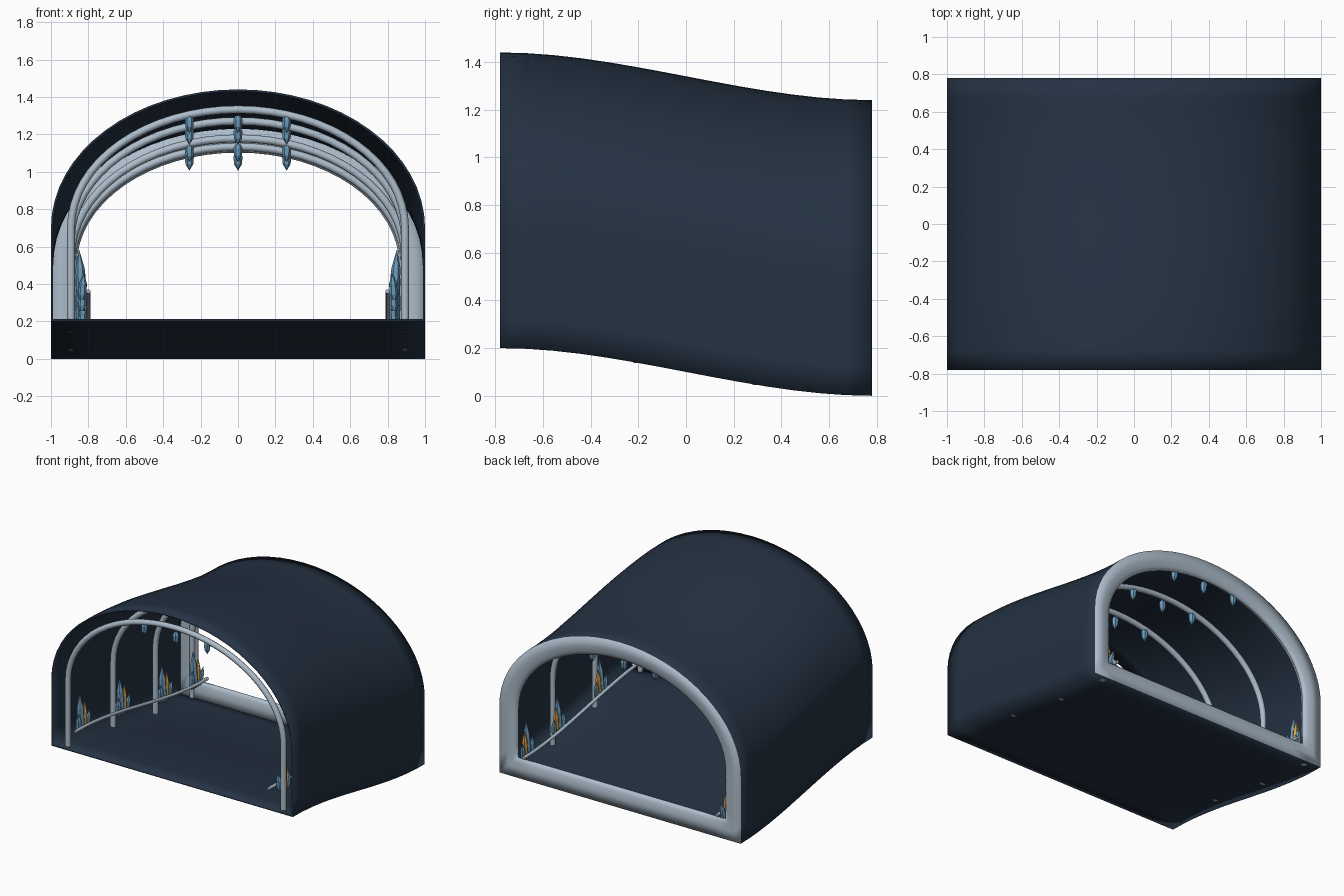
import bpy, bmesh, math
from mathutils import Vector

cube = bpy.data.objects.get("Cube")
if cube:
    bpy.data.objects.remove(cube)

HALF = 0.78          # half length of the tunnel
SPRING = 0.5         # height where the arch begins
HOOPS = (-0.735, -0.2, 0.3, 0.735)
CLUSTERS = (-0.66, -0.19, 0.31, 0.68)


def material(name, color, rough=0.6):
    m = bpy.data.materials.new(name)
    m.use_nodes = True
    m.diffuse_color = (*color, 1)
    bsdf = m.node_tree.nodes["Principled BSDF"]
    bsdf.inputs["Base Color"].default_value = (*color, 1)
    bsdf.inputs["Roughness"].default_value = rough
    return m


NAVY = material("dark navy", (0.018, 0.032, 0.056))
GREY = material("pale steel", (0.42, 0.51, 0.60))
BLUE = material("crystal blue", (0.15, 0.34, 0.52))
AMBER = material("amber", (0.72, 0.34, 0.06))


def drop(y):
    """Height of the floor along the S-shaped slope."""
    t = min(max((y + HALF) / (2 * HALF), 0), 1)
    return 0.2 * (1 - t * t * (3 - 2 * t))


def arch(inset, base, walls=4, steps=32):
    """Leg, elliptical arch, leg, as (x, z) points."""
    w, h = 1 - inset, 1.24 - SPRING - inset
    leg = [(w, base + (SPRING - base) * i / walls) for i in range(walls)]
    top = [(w * math.cos(math.pi * i / steps), SPRING + h * math.sin(math.pi * i / steps))
           for i in range(steps + 1)]
    return leg + top + [(-x, z) for x, z in reversed(leg)]


def outline(inset, floor=10):
    """Closed tunnel section: the arch plus the floor."""
    w = 1 - inset
    return arch(inset, inset) + [(w * (2 * i / floor - 1), inset) for i in range(1, floor)]


def finish(bm, name, mat):
    bmesh.ops.recalc_face_normals(bm, faces=bm.faces)
    me = bpy.data.meshes.new(name)
    bm.to_mesh(me)
    bm.free()
    me.materials.append(mat)
    ob = bpy.data.objects.new(name, me)
    bpy.context.collection.objects.link(ob)
    return ob


def ring_loft(name, sections, mat):
    """Join (inset, y) sections into a closed, smooth ring-shaped solid."""
    bm = bmesh.new()
    rings = [[bm.verts.new((x, y, z + drop(y))) for x, z in outline(d)] for d, y in sections]
    n = len(rings[0])
    for a, b in zip(rings, rings[1:] + rings[:1]):
        for i in range(n):
            bm.faces.new((a[i], a[(i + 1) % n], b[(i + 1) % n], b[i]))
    for f in bm.faces:
        f.smooth = True
    return finish(bm, name, mat)


def tube(name, points, radius, mat):
    cu = bpy.data.curves.new(name, "CURVE")
    cu.dimensions = "3D"
    cu.bevel_depth = radius
    cu.bevel_resolution = 2
    cu.use_fill_caps = True
    sp = cu.splines.new("POLY")
    sp.points.add(len(points) - 1)
    for p, co in zip(sp.points, points):
        p.co = (*co, 1)
    sp.use_smooth = True
    cu.materials.append(mat)
    ob = bpy.data.objects.new(name, cu)
    bpy.context.collection.objects.link(ob)


def crystal(name, base, tip, radius, mat, sides=6):
    """Flat-faced prism with a narrow foot and a pointed tip."""
    bm = bmesh.new()
    base, tip = Vector(base), Vector(tip)
    rings = []
    for t, r in ((0, 0.6), (0.2, 1), (0.62, 0.9)):
        c = base.lerp(tip, t)
        rings.append([bm.verts.new((c.x + radius * r * math.cos(math.tau * i / sides),
                                    c.y + radius * r * math.sin(math.tau * i / sides), c.z))
                      for i in range(sides)])
    end = bm.verts.new(tip)
    bm.faces.new(rings[0])
    for i in range(sides):
        j = (i + 1) % sides
        for a, b in zip(rings, rings[1:]):
            bm.faces.new((a[i], a[j], b[j], b[i]))
        bm.faces.new((rings[-1][i], rings[-1][j], end))
    finish(bm, name, mat)


# Thin sloping shell with floor, open at both ends
stations = [HALF * (2 * i / 14 - 1) for i in range(15)]
ring_loft("tunnel_shell", [(0, y) for y in stations] + [(0.012, y) for y in reversed(stations)], NAVY)

# Rounded frame around the back opening
ring_loft("back_frame", [(0, 0.781), (0.07, 0.781), (0.115, 0.776), (0.138, 0.762),
                         (0.138, 0.748), (0.115, 0.735), (0.07, 0.73), (0.004, 0.73)], GREY)

# Inner hoops with hanging crystals
for n, y in enumerate(HOOPS, 1):
    tube(f"hoop_{n}", [(x, y, z + drop(y)) for x, z in arch(0.107, 0.0)], 0.021, GREY)
    for m, x in enumerate((-0.26, 0, 0.26), 1):
        z = drop(y)
        crystal(f"hanging_crystal_{n}_{m}", (x, y, z + 1.1), (x, y, z + 1.005), 0.024, BLUE)

# Side rails and crystal clusters, mirrored
for side, s in (("left", 1), ("right", -1)):
    tube(f"{side}_rail", [(s * 0.8, y, drop(y) + 0.16) for y in stations], 0.012, GREY)
    for n, y in enumerate(CLUSTERS, 1):
        z = drop(y)
        for part, dy, x, top, r, mat in (("tall", 0, 0.85, 0.39, 0.027, BLUE),
                                         ("amber", 0.04, 0.835, 0.33, 0.022, AMBER),
                                         ("short", -0.045, 0.825, 0.26, 0.022, BLUE),
                                         ("small", 0.08, 0.82, 0.25, 0.02, BLUE)):
            crystal(f"{side}_{part}_crystal_{n}", (s * 0.835, y + dy * 0.7, z + 0.12),
                    (s * x, y + dy, z + top), r, mat)
